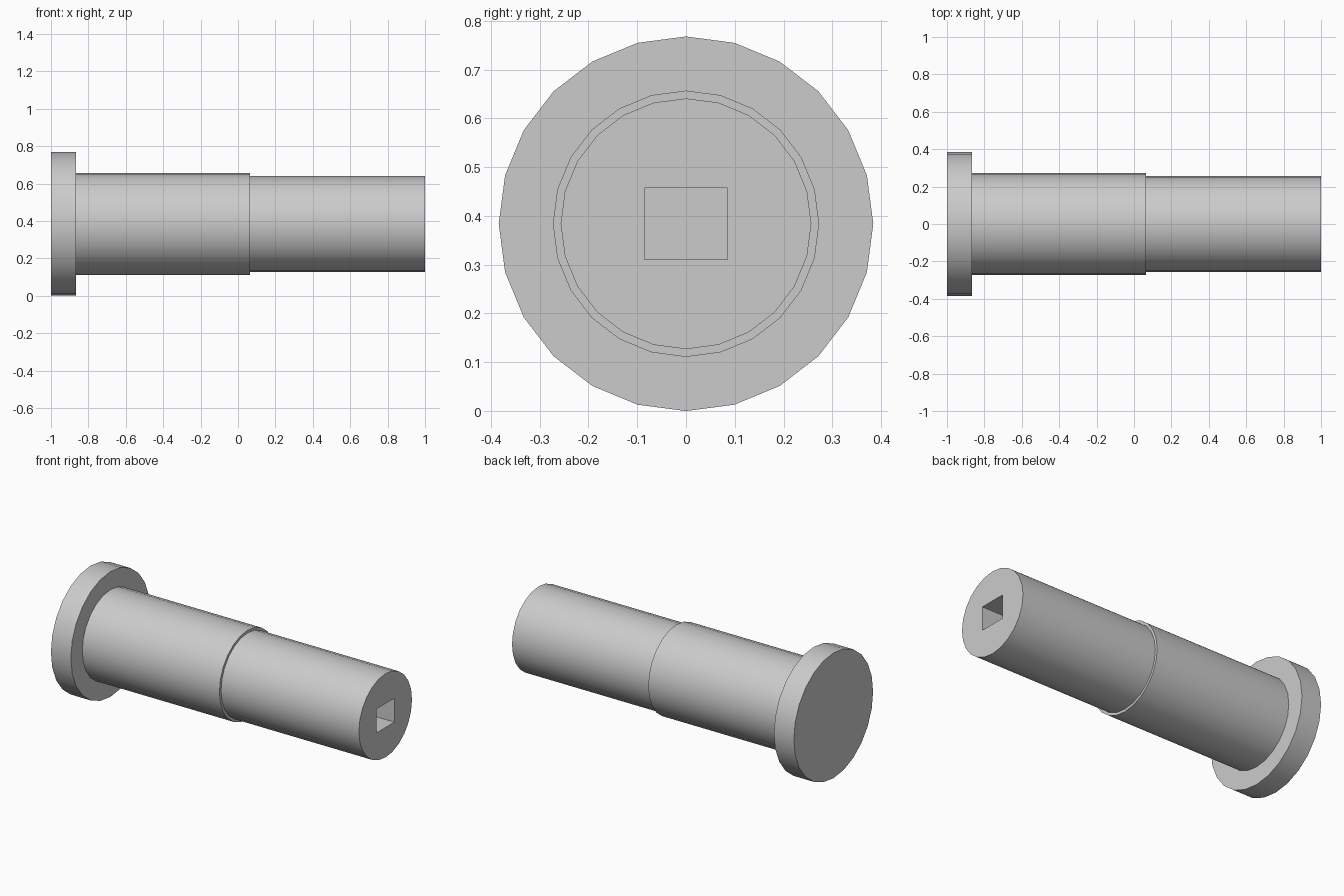
import bpy
import math

cube = bpy.data.objects.get("Cube")
if cube:
    bpy.data.objects.remove(cube, do_unlink=True)

AXIS_Z = 0.384
SIDES = 24
OVERLAP = 0.02

# One plain grey for the whole pin
grey = bpy.data.materials.new("plain_grey")
grey.use_nodes = True
colour = (0.6, 0.6, 0.6, 1)
grey.diffuse_color = colour
grey.node_tree.nodes["Principled BSDF"].inputs["Base Color"].default_value = colour


def disc(name, x0, x1, radius):
    """Cylinder lying along x from x0 to x1."""
    bpy.ops.mesh.primitive_cylinder_add(
        vertices=SIDES, radius=radius, depth=x1 - x0,
        location=((x0 + x1) / 2, 0, AXIS_Z), rotation=(0, math.pi / 2, 0))
    part = bpy.context.object
    part.name = name
    part.data.materials.append(grey)
    return part


# Flanged head and the two steps of the shaft
head = disc("head", -1, -0.865, 0.384)
shank = disc("shank", -0.865 - OVERLAP, 0.065, 0.273)
tip = disc("tip", 0.065 - OVERLAP, 1, 0.257)

# Rectangular socket cut into the end of the tip
bpy.ops.mesh.primitive_cube_add(size=1, location=(1, 0, AXIS_Z))
cutter = bpy.context.object
cutter.name = "socket_cutter"
cutter.scale = (0.54, 0.171, 0.146)
cutter.hide_render = True
cutter.data.materials.append(grey)
socket = tip.modifiers.new("socket", "BOOLEAN")
socket.operation = "DIFFERENCE"
socket.solver = "EXACT"
socket.object = cutter
bpy.ops.object.select_all(action="DESELECT")
tip.select_set(True)
bpy.context.view_layer.objects.active = tip
bpy.ops.object.modifier_apply(modifier=socket.name)
bpy.data.objects.remove(cutter, do_unlink=True)

# Smooth round sides, crisp rims
for part in (head, shank, tip):
    bpy.ops.object.select_all(action="DESELECT")
    part.select_set(True)
    bpy.context.view_layer.objects.active = part
    bpy.ops.object.shade_smooth_by_angle(angle=math.radians(30))
